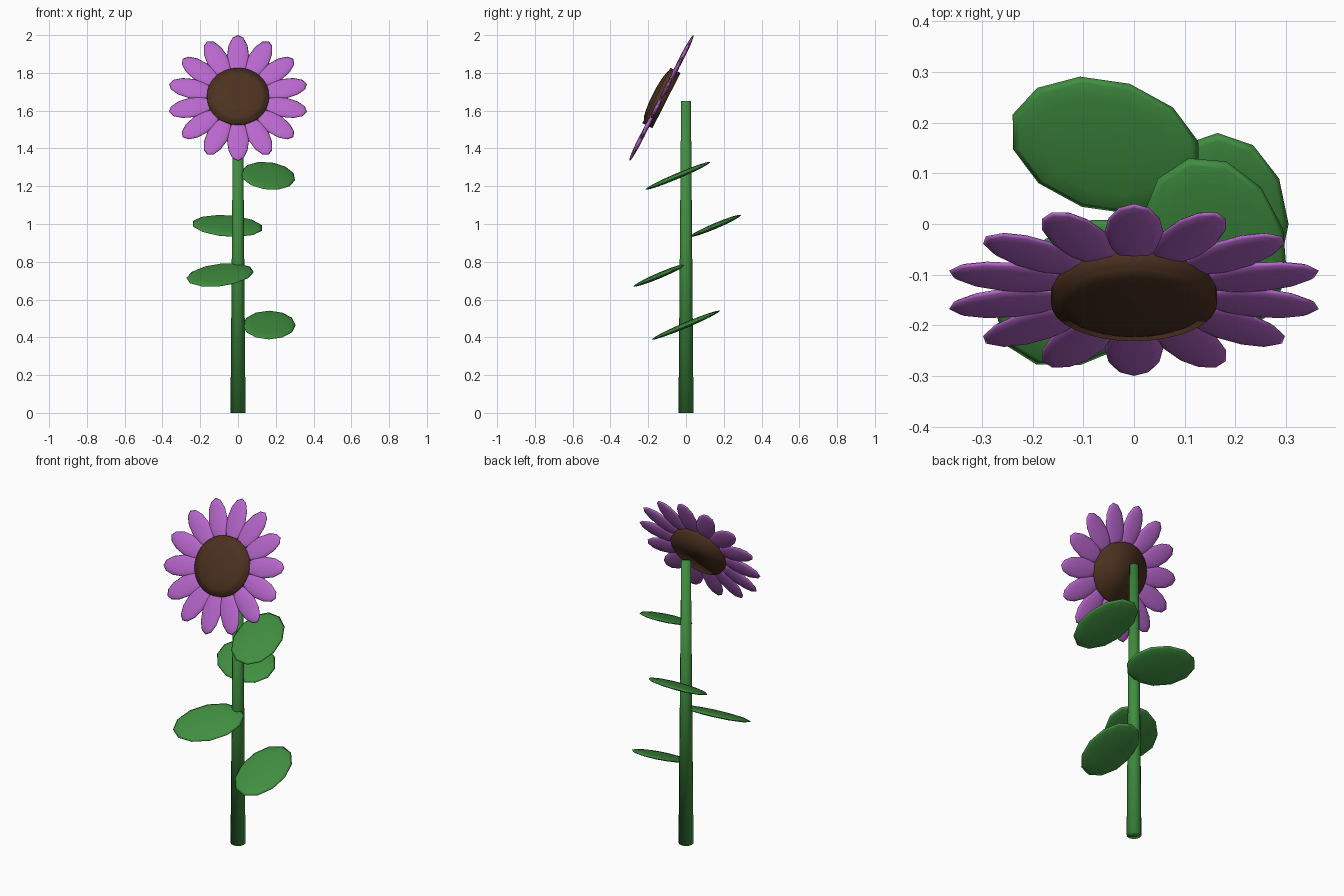
import bpy
import math
from mathutils import Matrix, Vector

if "Cube" in bpy.data.objects:
    bpy.data.objects.remove(bpy.data.objects["Cube"])


def material(name, rgb):
    m = bpy.data.materials.new(name)
    m.diffuse_color = (*rgb, 1.0)
    m.use_nodes = True
    m.node_tree.nodes["Principled BSDF"].inputs["Base Color"].default_value = m.diffuse_color
    return m


GREEN = material("leaf green", (0.051, 0.27, 0.051))
PURPLE = material("petal purple", (0.48, 0.135, 0.61))
BROWN = material("seed brown", (0.072, 0.031, 0.014))


def finish(name, mat, matrix):
    """Name, colour, place and smooth the active primitive."""
    ob = bpy.context.object
    ob.name = name
    ob.data.materials.append(mat)
    ob.data.transform(matrix)
    for p in ob.data.polygons:
        p.use_smooth = True
    return ob


def ellipsoid(name, mat, frame, size, segments=12, rings=8):
    bpy.ops.mesh.primitive_uv_sphere_add(segments=segments, ring_count=rings, radius=1)
    return finish(name, mat, frame @ Matrix.Diagonal((*size, 1)))


# Stem: slightly tapered, free at the top just behind the flower head
bpy.ops.mesh.primitive_cone_add(vertices=12, radius1=0.04, radius2=0.026, depth=1.65)
finish("stem", GREEN, Matrix.Translation((0, 0, 0.825)))

# Leaves: spiral around the stem, all tilted the same way
for i, z in enumerate((0.465, 0.73, 0.99, 1.255)):
    a = math.radians(234.9) * i
    frame = (Matrix.Translation((0.165 * math.cos(a), 0.165 * math.sin(a), z))
             @ Matrix.Rotation(0.4, 4, 'X')
             @ Matrix.Rotation(math.pi / 2 - a, 4, 'Z'))
    ellipsoid(f"leaf_{i + 1}", GREEN, frame, (0.195, 0.14, 0.015))

# Flower head frame: local z is the facing direction
head = Matrix.Translation((0, -0.13, 1.667)) @ Matrix.Rotation(1.1, 4, 'X')

# Petals
for i in range(14):
    a = math.pi / 2 + i * math.tau / 14
    frame = head @ Matrix.Rotation(a, 4, 'Z') @ Matrix.Translation((0.252, 0, 0))
    ellipsoid(f"petal_{i + 1}", PURPLE, frame, (0.122, 0.058, 0.012))

# Seed disc with a low domed face
bpy.ops.mesh.primitive_cylinder_add(vertices=32, radius=0.164, depth=0.06)
finish("seed_disc", BROWN, head)
ellipsoid("seed_dome", BROWN, head @ Matrix.Translation((0, 0, 0.025)),
          (0.15, 0.15, 0.025), 32, 12)
